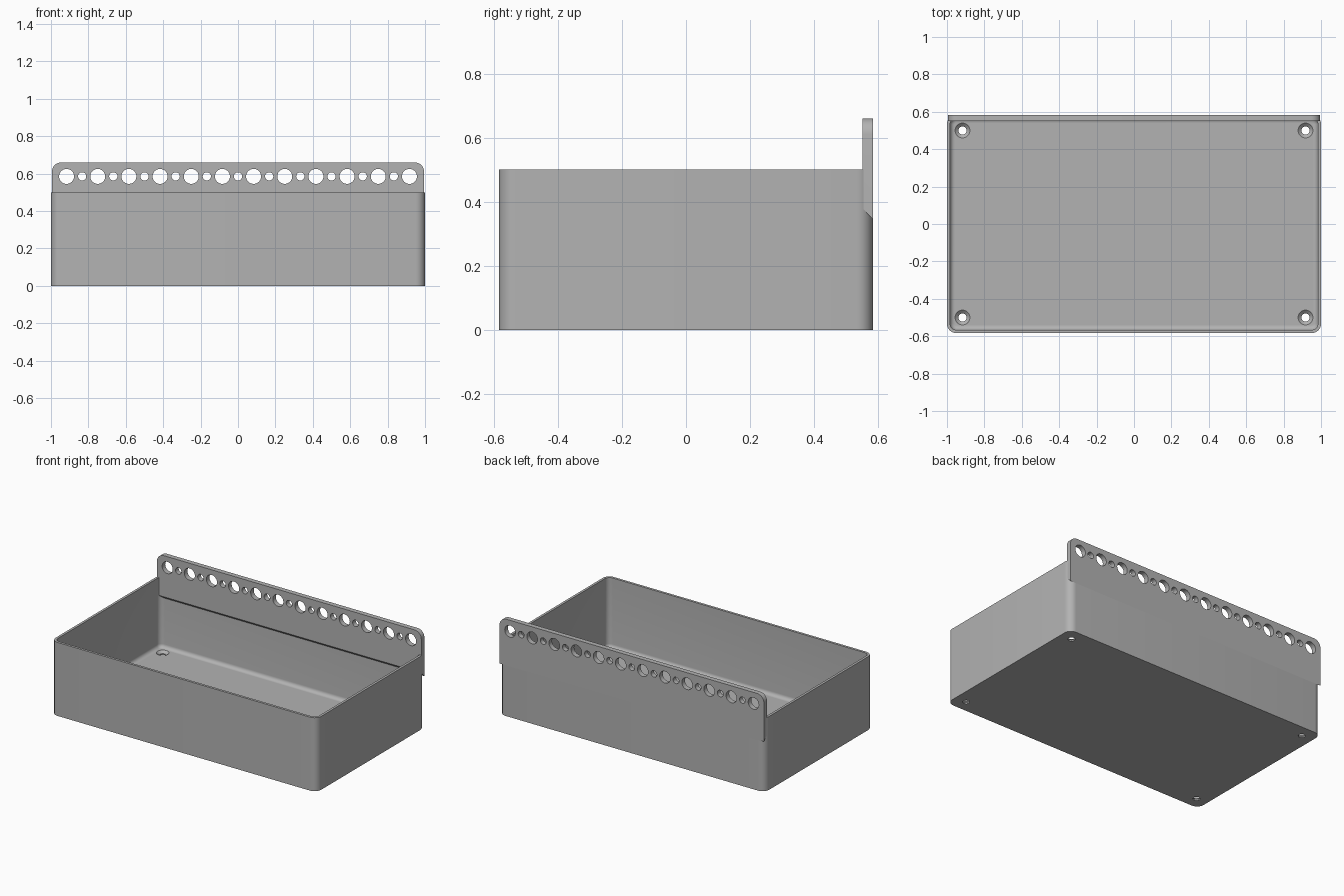
import bpy, bmesh, math
from mathutils import Matrix

old = bpy.data.objects.get("Cube")
if old:
    bpy.data.objects.remove(old, do_unlink=True)

HALF_X, HALF_Y, RIM = 1.0, 0.583, 0.5
WALL, FLOOR, FILLET, CORNER = 0.0167, 0.025, 0.025, 0.05
TOP, PLATE_FRONT, PLATE_BACK = 0.66, 0.55, 0.5835

grey = bpy.data.materials.new("plain grey")
grey.use_nodes = True
grey.diffuse_color = (0.45, 0.45, 0.45, 1)
grey.node_tree.nodes["Principled BSDF"].inputs["Base Color"].default_value = grey.diffuse_color


def make_object(name, bm):
    bmesh.ops.recalc_face_normals(bm, faces=bm.faces)
    mesh = bpy.data.meshes.new(name)
    bm.to_mesh(mesh)
    bm.free()
    mesh.materials.append(grey)
    obj = bpy.data.objects.new(name, mesh)
    bpy.context.collection.objects.link(obj)
    return obj


def rounded_ring(bm, inset, z, steps=8):
    """One rounded-rectangle loop of the tray, inset from the outside."""
    radius = max(CORNER - inset, 0.006)
    ring = []
    for quarter, (sx, sy) in enumerate([(1, 1), (-1, 1), (-1, -1), (1, -1)]):
        cx = sx * (HALF_X - inset - radius)
        cy = sy * (HALF_Y - inset - radius)
        for i in range(steps + 1):
            a = math.pi / 2 * (quarter + i / steps)
            ring.append(bm.verts.new((cx + radius * math.cos(a), cy + radius * math.sin(a), z)))
    return ring


def cone(bm, location, r1, r2, depth, axis="Z"):
    turn = Matrix.Rotation(math.pi / 2, 4, "X") if axis == "Y" else Matrix()
    bmesh.ops.create_cone(bm, cap_ends=True, segments=40, radius1=r1, radius2=r2,
                          depth=depth, matrix=Matrix.Translation(location) @ turn)


def cut(obj, cutter_bm):
    cutter = make_object("hole_cutter", cutter_bm)
    cutter.hide_render = True
    mod = obj.modifiers.new("holes", "BOOLEAN")
    mod.operation, mod.solver, mod.object = "DIFFERENCE", "EXACT", cutter
    bpy.context.view_layer.objects.active = obj
    bpy.ops.object.modifier_apply(modifier=mod.name)
    bpy.data.objects.remove(cutter, do_unlink=True)


def smooth(obj):
    bpy.ops.object.select_all(action="DESELECT")
    obj.select_set(True)
    bpy.context.view_layer.objects.active = obj
    bpy.ops.object.shade_smooth_by_angle(angle=math.radians(30))


# Open tray: loops run up the outside, over the rim and down to a filleted floor
bm = bmesh.new()
levels = [(0, 0), (0, RIM), (WALL, RIM)]
for i in range(7):
    a = math.pi / 2 * i / 6
    levels.append((WALL + FILLET * (1 - math.cos(a)), FLOOR + FILLET * (1 - math.sin(a))))
rings = [rounded_ring(bm, inset, z) for inset, z in levels]
for low, high in zip(rings, rings[1:]):
    for i in range(len(low)):
        j = (i + 1) % len(low)
        bm.faces.new((low[i], low[j], high[j], high[i]))
bm.faces.new(rings[0])
bm.faces.new(rings[-1])
tray = make_object("tray", bm)

# Countersunk screw holes in the floor corners
for radius, top_radius, z, depth in [(0.022, 0.022, 0, 0.2), (0.018, 0.043, 0.0165, 0.023)]:
    bm = bmesh.new()
    for x in (-0.917, 0.917):
        for y in (-0.5, 0.5):
            cone(bm, (x, y, z), radius, top_radius, depth)
    cut(tray, bm)
smooth(tray)

# Hanging plate: rounded top corners and a sloped lower edge
bm = bmesh.new()
bmesh.ops.create_cube(bm, size=1)
for v in bm.verts:
    front = v.co.y < 0
    v.co.x *= 1.99
    v.co.z = TOP if v.co.z > 0 else (0.38 if front else 0.345)
    v.co.y = PLATE_FRONT if front else PLATE_BACK
corners = [e for e in bm.edges if all(v.co.z > RIM for v in e.verts)
           and abs(e.verts[0].co.x - e.verts[1].co.x) < 0.01]
bmesh.ops.bevel(bm, geom=corners, offset=0.05, segments=8, profile=0.5, affect="EDGES")
plate = make_object("hanging_plate", bm)

# Alternating large and small holes along the plate
bm = bmesh.new()
for i in range(23):
    radius = 0.022 if i % 2 else 0.04
    cone(bm, ((i - 11) / 12, PLATE_FRONT, 0.585), radius, radius, 0.2, "Y")
cut(plate, bm)
smooth(plate)
